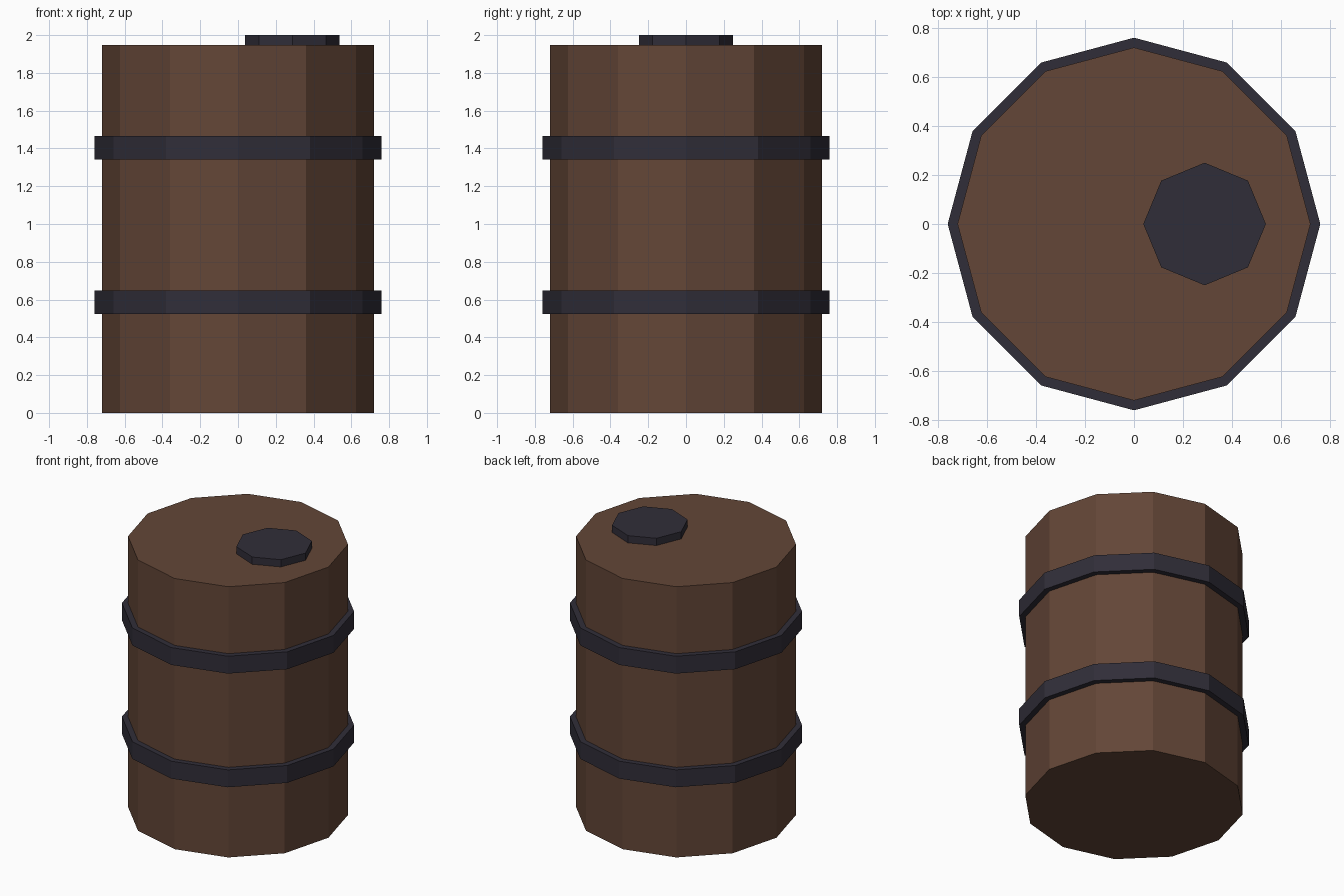
import bpy
from math import cos, sin, pi

if "Cube" in bpy.data.objects:
    bpy.data.objects.remove(bpy.data.objects["Cube"])


def material(name, color):
    mat = bpy.data.materials.new(name)
    mat.diffuse_color = (*color, 1.0)
    mat.use_nodes = True
    mat.node_tree.nodes["Principled BSDF"].inputs["Base Color"].default_value = mat.diffuse_color
    return mat


WOOD = material("brown_wood", (0.125, 0.061, 0.038))
IRON = material("dark_iron", (0.030, 0.027, 0.040))


def prism(name, sides, radius, z0, z1, mat, x=0.0):
    """Flat-sided upright cylinder with a corner pointing along +x."""
    ring = [(x + radius * cos(2 * pi * i / sides), radius * sin(2 * pi * i / sides))
            for i in range(sides)]
    verts = [(px, py, z) for z in (z0, z1) for px, py in ring]
    faces = [(i, (i + 1) % sides, sides + (i + 1) % sides, sides + i) for i in range(sides)]
    faces += [tuple(reversed(range(sides))), tuple(range(sides, 2 * sides))]
    mesh = bpy.data.meshes.new(name)
    mesh.from_pydata(verts, [], faces)
    mesh.materials.append(mat)
    obj = bpy.data.objects.new(name, mesh)
    bpy.context.collection.objects.link(obj)
    return obj


# Barrel body
prism("barrel_body", 12, 0.72, 0.0, 1.948, WOOD)

# Two hoops around the body
for name, z in (("lower_hoop", 0.586), ("upper_hoop", 1.404)):
    prism(name, 12, 0.76, z - 0.0625, z + 0.0625, IRON)

# Off-centre filler cap on the lid
prism("filler_cap", 8, 0.25, 1.92, 2.0, IRON, x=0.288)
